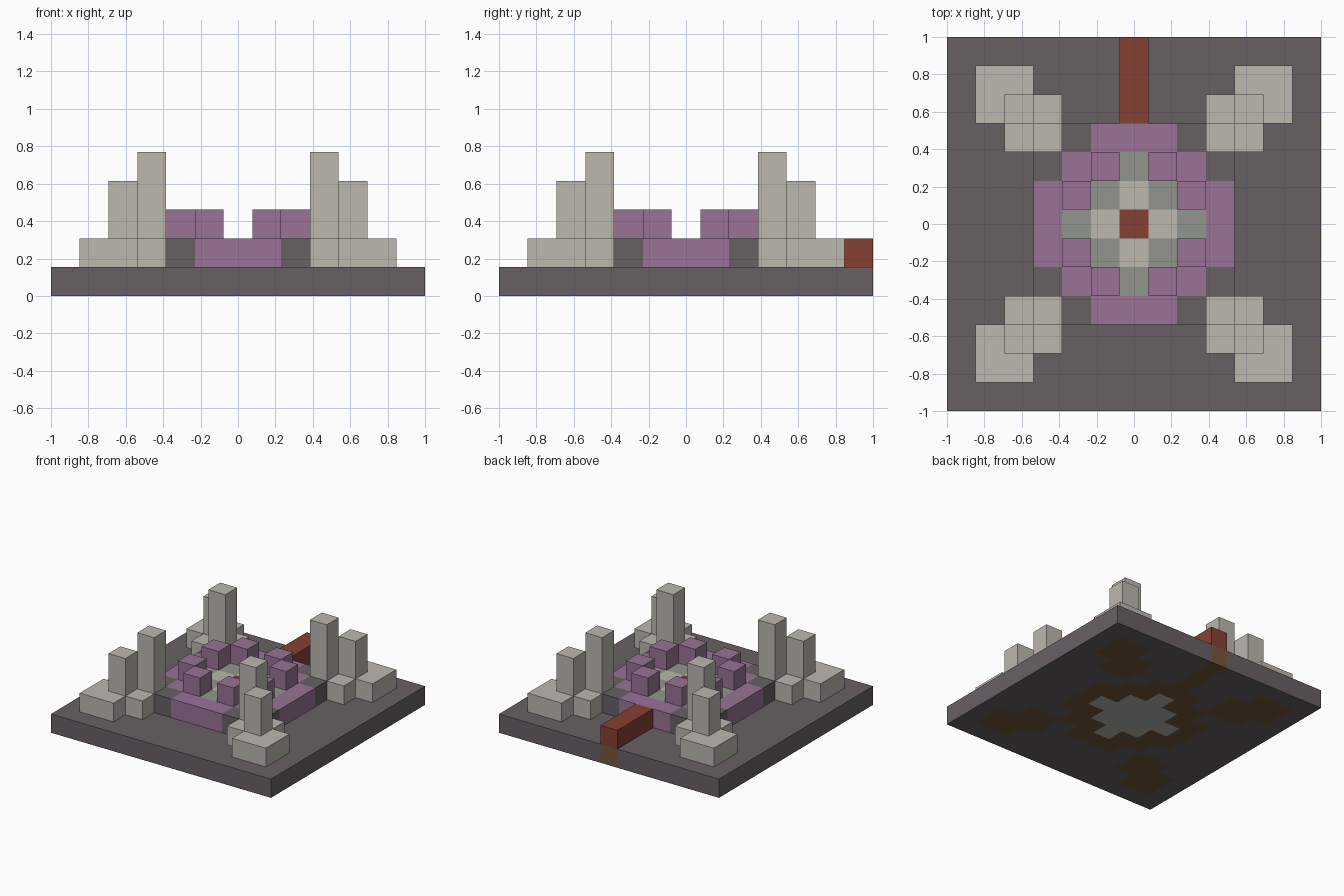
import bpy
import bmesh
from mathutils import Vector

cube = bpy.data.objects.get("Cube")
if cube:
    bpy.data.objects.remove(cube, do_unlink=True)

HALF = 6                      # the plan is a square grid of cells, centre cell is 0, 0
U = 2 / (2 * HALF + 1)        # size of one cell
AXES = [Vector(a) for a in ((1, 0, 0), (0, 1, 0), (0, 0, 1))]


def make_material(name, rgb):
    """Flat material from display colour values."""
    linear = [((c / 255 + 0.055) / 1.055) ** 2.4 for c in rgb] + [1.0]
    m = bpy.data.materials.new(name)
    m.use_nodes = True
    m.diffuse_color = linear
    bsdf = next(n for n in m.node_tree.nodes if n.type == "BSDF_PRINCIPLED")
    bsdf.inputs["Base Color"].default_value = linear
    bsdf.inputs["Roughness"].default_value = 1.0
    return m


materials = {name: make_material(name, rgb) for name, rgb in {
    "dark_stone": (104, 96, 100),
    "purple": (152, 116, 151),
    "red_brick": (134, 64, 52),
    "pale_stone": (188, 184, 175),
    "green_grey": (146, 150, 141),
    "brown_earth": (116, 86, 58),
    "grey_footing": (178, 180, 175),
}.items()}


# Plan rules
def corner_cells(sx, sy):
    """Height of every cell of one corner tower group."""
    heights = {(x, y): 2 for x in (4, 5) for y in (4, 5)}
    heights.update({(3, 4): 2, (4, 3): 2, (4, 4): 4, (3, 3): 5})
    return {(x * sx, y * sy): h for (x, y), h in heights.items()}


def in_court(x, y):
    return abs(x) + abs(y) <= 2


def in_plateau(x, y):
    return max(abs(x), abs(y)) <= 3 and abs(x) + abs(y) < 6


def is_notch(x, y):
    return sorted((abs(x), abs(y))) == [2, 3]


def plateau_colour(x, y, z):
    if (x, y) == (0, 0):
        return "red_brick"
    if abs(x) + abs(y) == 1:
        return "pale_stone"
    if in_court(x, y):
        return "green_grey"
    return "dark_stone" if is_notch(x, y) else "purple"


def slab_colour(x, y, z):
    if in_court(x, y):
        return "grey_footing"
    covered = any((x, y, 1) in cells for cells in parts.values())
    return "brown_earth" if covered and not is_notch(x, y) else "dark_stone"


# Parts as sets of cells
grid = [(x, y) for x in range(-HALF, HALF + 1) for y in range(-HALF, HALF + 1)]
parts = {
    "ground_slab": {(x, y, 0) for x, y in grid},
    "plateau": {(x, y, 1) for x, y in grid if in_plateau(x, y)},
    "ring_blocks": {(x, y, 2) for x, y in grid if sorted((abs(x), abs(y))) == [1, 2]},
    "back_path": {(0, y, 1) for y in range(4, HALF + 1)},
}
for sx, side in ((1, "left"), (-1, "right")):
    for sy, end in ((-1, "front"), (1, "back")):
        parts[f"{end}_{side}_towers"] = {
            (x, y, z) for (x, y), h in corner_cells(sx, sy).items() for z in range(1, h)}

solid = set().union(*parts.values())
colours = {
    "ground_slab": slab_colour,
    "plateau": plateau_colour,
    "ring_blocks": lambda x, y, z: "purple",
    "back_path": lambda x, y, z: "red_brick",
}


def build(name, cells, colour):
    """Mesh the exposed cell faces of one part."""
    bm = bmesh.new()
    slots = []
    for cell in sorted(cells):
        mat = colour(*cell)
        if mat not in slots:
            slots.append(mat)
        centre = Vector((cell[0], cell[1], cell[2] + 0.5))
        for i, axis in enumerate(AXES):
            for sign in (1, -1):
                n = axis * sign
                if tuple(int(c + d) for c, d in zip(cell, n)) in solid:
                    continue
                a, b = AXES[(i + 1) % 3] / 2, AXES[(i + 2) % 3] / 2 * sign
                mid = centre + n / 2
                quad = (mid - a - b, mid + a - b, mid + a + b, mid - a + b)
                face = bm.faces.new([bm.verts.new(p * U) for p in quad])
                face.material_index = slots.index(mat)
    bmesh.ops.remove_doubles(bm, verts=bm.verts, dist=U / 100)
    mesh = bpy.data.meshes.new(name)
    bm.to_mesh(mesh)
    bm.free()
    for mat in slots:
        mesh.materials.append(materials[mat])
    bpy.context.collection.objects.link(bpy.data.objects.new(name, mesh))


for part, part_cells in parts.items():
    build(part, part_cells, colours.get(part, lambda x, y, z: "pale_stone"))
